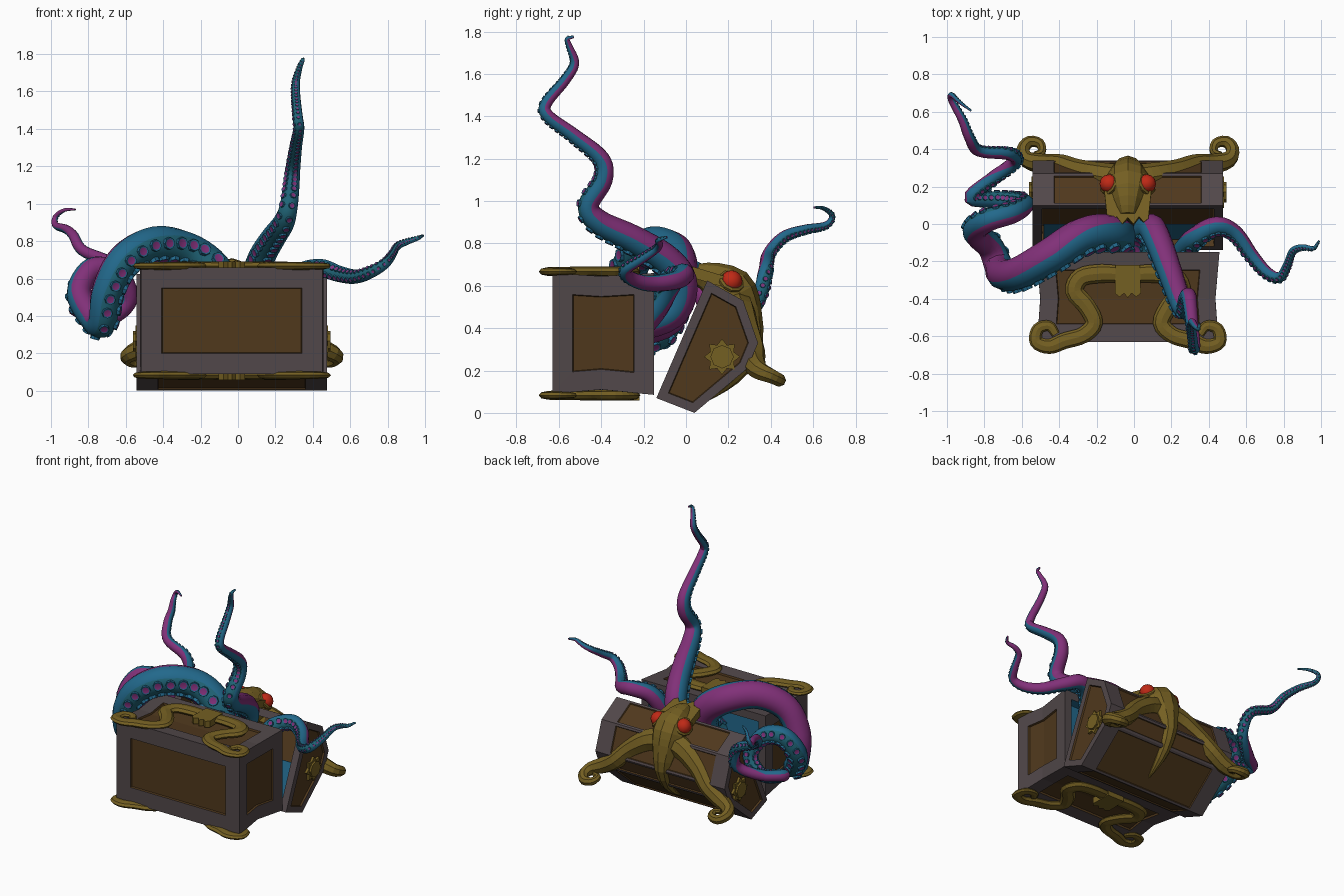
import bpy, bmesh, math
from mathutils import Vector, Matrix

if "Cube" in bpy.data.objects:
    bpy.data.objects.remove(bpy.data.objects["Cube"])

CX = -0.033  # middle of the chest


def mat(name, r, g, b):
    m = bpy.data.materials.new(name)
    m.diffuse_color = (r, g, b, 1)
    m.use_nodes = True
    m.node_tree.nodes["Principled BSDF"].inputs["Base Color"].default_value = m.diffuse_color
    return m


GREY = mat("grey_frame", 0.083, 0.064, 0.068)
WOOD = mat("brown_wood", 0.08, 0.04, 0.012)
GOLD = mat("old_gold", 0.175, 0.115, 0.016)
TEAL = mat("blue_skin", 0.016, 0.14, 0.26)
DARK = mat("teal_underside", 0.014, 0.125, 0.18)
PURPLE = mat("purple_skin", 0.22, 0.03, 0.19)
RED = mat("red_eye", 0.52, 0.022, 0.008)


def finish(name, bm, mats, smooth=False, recalc=True):
    if recalc:
        bmesh.ops.recalc_face_normals(bm, faces=bm.faces)
    me = bpy.data.meshes.new(name)
    bm.to_mesh(me)
    bm.free()
    ob = bpy.data.objects.new(name, me)
    bpy.context.collection.objects.link(ob)
    for m in mats:
        me.materials.append(m)
    if smooth:
        bpy.ops.object.select_all(action='DESELECT')
        ob.select_set(True)
        bpy.context.view_layer.objects.active = ob
        bpy.ops.object.shade_smooth_by_angle(angle=math.radians(40))
    return ob


def panel(bm, faces, border, depth, index):
    """Leave a border around the faces and sink the rest in another colour."""
    for t, d in ((border, 0), (0.004, -depth)):
        bm.normal_update()
        bmesh.ops.inset_region(bm, faces=faces, thickness=t, depth=d, use_even_offset=True, use_boundary=True)
        for f in faces:
            f.material_index = index


def plate(name, outline, offset, material):
    """Extrude a 3D outline along an offset."""
    bm = bmesh.new()
    f = bm.faces.new([bm.verts.new(p) for p in outline])
    new = bmesh.ops.extrude_face_region(bm, geom=[f], use_keep_orig=True)["geom"]
    bmesh.ops.translate(bm, vec=offset, verts=[v for v in new if isinstance(v, bmesh.types.BMVert)])
    return finish(name, bm, [material])


def tube(name, pts, mats, under=(0, 0, 1), sides=12, steps=6, suckers=False, twists=()):
    """Tapered tube through (x, y, z, radius) points; the underside gets other colours.
    Each twist (from point, to point, degrees) turns the underside around the path."""
    P = [Vector(p) for p in pts]
    P = [2 * P[0] - P[1]] + P + [2 * P[-1] - P[-2]]
    path = []
    for i in range(1, len(P) - 2):
        a, b, c, d = P[i - 1:i + 3]
        for k in range(steps):
            t = k / steps
            path.append(0.5 * (2 * b + (c - a) * t + (2 * a - 5 * b + 4 * c - d) * t * t
                               + (3 * b - a - 3 * c + d) * t ** 3))
    path.append(P[-2])
    bm = bmesh.new()
    u, rings, frames = Vector(under), [], []
    for i, q in enumerate(path):
        tan = (path[min(i + 1, len(path) - 1)].to_3d() - path[max(i - 1, 0)].to_3d()).normalized()
        u = (u - tan * u.dot(tan)).normalized()
        for t0, t1, deg in twists:
            if t0 * steps <= i < t1 * steps:
                u = Matrix.Rotation(math.radians(deg / ((t1 - t0) * steps)), 3, tan) @ u
        b = tan.cross(u)
        c, r = q.to_3d(), max(q.w, 0.003)
        frames.append((c, r, u.copy(), b))
        angles = [2 * math.pi * k / sides for k in range(sides)]
        rings.append([bm.verts.new(c + r * (math.cos(a) * u + math.sin(a) * b)) for a in angles])
    for r0, r1 in zip(rings, rings[1:]):
        for k in range(sides):
            j = (k + 1) % sides
            f = bm.faces.new((r0[k], r0[j], r1[j], r1[k]))
            if len(mats) > 1:
                under_side = math.cos(2 * math.pi * (k + 0.5) / sides)
                f.material_index = 2 if under_side > 0.5 else 1 if under_side > -0.3 else 0
    for r in (rings[0], rings[-1]):
        bm.faces.new(r)
    # two rows of suckers
    gone, last = 0, frames[0][0]
    for (c0, r0, u0, b0), (c1, r1, u1, b1) in zip(frames, frames[1:]) if suckers else ():
        for t in (k / 6 for k in range(6)):
            c, r = c0.lerp(c1, t), r0 + (r1 - r0) * t
            gone += (c - last).length
            last = c
            if gone < max(r * 0.85, 0.016):
                continue
            gone = 0
            for s in (-1, 1):
                d = (u0.lerp(u1, t) * 0.84 + s * 0.55 * b0.lerp(b1, t)).normalized()
                m = Matrix.Translation(c + d * r) @ d.to_track_quat('Z', 'Y').to_matrix().to_4x4()
                vs = bmesh.ops.create_cone(bm, cap_ends=True, segments=8, radius1=0.36 * r,
                                           radius2=0.34 * r, depth=0.28 * r, matrix=m)["verts"]
                for f in {f for v in vs for f in v.link_faces}:
                    f.normal_update()
                    f.material_index = 1
                    if f.normal.dot(d) > 0.9:
                        bmesh.ops.inset_region(bm, faces=[f], thickness=0.09 * r, depth=-0.03 * r)
                        f.material_index = 0
    return finish(name, bm, mats, smooth=suckers)


# Chest body lying with its opening towards +y, slightly pinched in the middle
bm = bmesh.new()
rings = []
for y, hw, z0, z1 in ((-0.63, 0.485, 0.09, 0.66), (-0.4, 0.468, 0.11, 0.645), (-0.15, 0.49, 0.085, 0.66)):
    rings.append([bm.verts.new((CX + sx * hw, y, z)) for sx, z in ((-1, z0), (1, z0), (1, z1), (-1, z1))])
walls = [[bm.faces.new((a[k], a[(k + 1) % 4], b[(k + 1) % 4], b[k])) for a, b in zip(rings, rings[1:])]
         for k in range(4)]
bottom, mouth = bm.faces.new(rings[0]), bm.faces.new(rings[2])
bmesh.ops.recalc_face_normals(bm, faces=bm.faces)
for w in walls:
    panel(bm, w, 0.095, 0.012, 1)
panel(bm, [bottom], 0.11, 0.012, 1)
panel(bm, [mouth], 0.055, 0.06, 2)
finish("chest_body", bm, [GREY, WOOD, TEAL], recalc=False)

# Open lid: prism from a side profile, cut so that the ends stay as grey bands
prof = [(-0.14, 0.07), (0.04, 0.0), (0.29, 0.21), (0.34, 0.33), (0.27, 0.53), (0.1, 0.625)]
bm = bmesh.new()
ends = [[bm.verts.new((CX + s * 0.51, y, z)) for y, z in prof] for s in (-1, 1)]
caps = [bm.faces.new(e) for e in ends]
for k in range(6):
    j = (k + 1) % 6
    bm.faces.new((ends[0][k], ends[0][j], ends[1][j], ends[1][k]))
for s in (-1, 1):
    bmesh.ops.bisect_plane(bm, geom=bm.verts[:] + bm.edges[:] + bm.faces[:],
                           plane_co=(CX + s * 0.41, 0, 0), plane_no=(1, 0, 0))
bmesh.ops.recalc_face_normals(bm, faces=bm.faces)
rim = [f for f in bm.faces if f.normal.dot(Vector((0, -0.92, 0.4))) > 0.95]
middle = [f for f in bm.faces if f not in rim and abs(f.calc_center_median().x - CX) < 0.1]
for f in bm.faces[:]:
    if abs(f.normal.x) > 0.9:
        panel(bm, [f], 0.042, 0.012, 1)
for f in middle:
    panel(bm, [f], 0.015, 0.008, 1)
panel(bm, rim, 0.05, 0.12, 1)
finish("chest_lid", bm, [GREY, WOOD], recalc=False)
# Blue lining in the lower part of the lid
plate("lid_lining", [(CX + s * 0.45, y, z) for s, y, z in
                     ((-1, -0.08, 0.12), (1, -0.08, 0.12), (1, 0.0, 0.36), (-1, 0.0, 0.36))], (0.008, -0.003, 0), TEAL)

# Star emblem on both lid ends
for s, side in ((-1, "left"), (1, "right")):
    for nm, cnt, radii, x0, th in (("star", 16, (0.085, 0.06), 0.495, 0.02), ("boss", 8, (0.055, 0.055), 0.51, 0.018)):
        ring = [(CX + s * x0, 0.17 + radii[k % 2] * math.cos(2 * math.pi * k / cnt),
                 0.265 + radii[k % 2] * math.sin(2 * math.pi * k / cnt)) for k in range(cnt)]
        plate(f"{side}_emblem_{nm}", ring, (s * th, 0, 0), GOLD)

# Gold arms and clasps on the upper and lower chest walls
S_ARM = [(0.03, -0.27, .045), (0.14, -0.265, .05), (0.25, -0.285, .05), (0.285, -0.36, .05),
         (0.22, -0.44, .048), (0.18, -0.53, .046), (0.24, -0.595, .044), (0.34, -0.625, .044),
         (0.42, -0.655, .04), (0.49, -0.63, .036), (0.48, -0.56, .032), (0.42, -0.545, .028), (0.385, -0.59, .022)]
jag = [(-0.07, -0.37), (-0.045, -0.39), (-0.02, -0.37), (0, -0.395), (0.02, -0.37), (0.045, -0.39), (0.07, -0.37)]
for z, lvl, up in ((0.667, "upper", 1), (0.083, "lower", -1)):
    for s, side in ((-1, "left"), (1, "right")):
        ob = tube(f"{lvl}_{side}_gold_arm", [(CX + s * x, y, 0, r) for x, y, r in S_ARM], [GOLD], sides=8, steps=4)
        ob.scale.z = 0.5
        ob.location.z = z
    plate(f"{lvl}_clasp", [(CX + x, y, z - up * 0.02) for x, y in [(0.065, -0.22), (-0.065, -0.22)] + jag],
          (0, 0, up * 0.045), GOLD)

# Gold creature on the lid: head and trailing body
tube("gold_head_and_body", [(CX, 0.05, 0.655, .05), (CX, 0.12, 0.635, .08), (CX, 0.2, 0.58, .12),
                            (CX, 0.24, 0.51, .115), (CX, 0.275, 0.43, .09), (CX, 0.3, 0.33, .062),
                            (CX, 0.255, 0.21, .045), (CX, 0.18, 0.125, .025), (CX, 0.11, 0.065, .005)],
     [GOLD], under=(0, 1, 0), sides=10, steps=2)
zig = [(-0.11, 0.03), (-0.085, 0.01), (-0.06, 0.04), (-0.03, 0.0), (0, 0.035),
       (0.03, 0.0), (0.06, 0.04), (0.085, 0.01), (0.11, 0.03)]
plate("gold_jagged_collar", [(CX + x, y, 0.7 - 0.3 * y) for x, y in [(0.13, 0.22), (-0.13, 0.22)] + zig],
      (0, -0.01, -0.05), GOLD)

L_ARM = [(0.05, 0.24, 0.5, .08), (0.15, 0.255, 0.47, .075), (0.27, 0.285, 0.39, .062), (0.36, 0.315, 0.3, .058),
         (0.45, 0.32, 0.24, .055), (0.54, 0.345, 0.2, .045), (0.56, 0.4, 0.175, .036), (0.525, 0.44, 0.155, .032),
         (0.47, 0.43, 0.16, .027), (0.46, 0.385, 0.175, .022), (0.5, 0.37, 0.18, .016)]
for s, side in ((-1, "left"), (1, "right")):
    tube(f"{side}_gold_lid_arm", [(CX + s * x, y, z, r) for x, y, z, r in L_ARM], [GOLD], sides=8, steps=3)
    # Eye and its socket ring
    d = Vector((s * 0.7, 0.35, 0.62)).normalized()
    rot = d.to_track_quat('Z', 'Y')
    c = Vector((CX + s * 0.1, 0.215, 0.622))
    bm = bmesh.new()
    bmesh.ops.create_uvsphere(bm, u_segments=12, v_segments=8, radius=0.051, matrix=Matrix.Translation(c))
    finish(f"{side}_eye", bm, [RED], smooth=True)
    ring = [c - d * 0.002 + rot @ Vector((0.052 * math.cos(a), 0.052 * math.sin(a), 0))
            for a in (k * math.pi / 5 for k in range(11))]
    tube(f"{side}_eye_socket", [(*p, 0.013) for p in ring], [GOLD], under=d, sides=6, steps=1)

# Three living tentacles
SKIN = [PURPLE, TEAL, DARK]
tube("coiled_tentacle", [
    (-.1, -.3, .4, .1), (-.08, -.1, .46, .1), (-.12, -.05, .63, .1), (-.27, -.06, .75, .097), (-.45, -.17, .785, .093),
    (-.61, -.26, .70, .088), (-.7, -.27, .53, .083), (-.725, -.22, .37, .077), (-.77, -.12, .38, .072),
    (-.85, -.04, .52, .067), (-.78, .02, .65, .062), (-.65, .06, .63, .057), (-.585, .11, .49, .05),
    (-.7, .13, .39, .045), (-.87, .14, .44, .04), (-.76, .24, .45, .037), (-.635, .335, .52, .036),
    (-.67, .375, .67, .034), (-.83, .39, .75, .03), (-.88, .46, .83, .027), (-.92, .56, .865, .023),
    (-.975, .66, .885, .018), (-.975, .69, .93, .014), (-.93, .65, .965, .01), (-.87, .605, .97, .005)],
    SKIN, suckers=True, twists=[(2, 4, -28), (6, 9, 28), (15, 17.5, 155)])
tube("tall_tentacle", [
    (.08, -.3, .4, .08), (.06, -.08, .47, .08), (.09, -.02, .61, .075), (.13, -.09, .72, .072), (.19, -.25, .82, .066),
    (.245, -.41, .9, .058), (.27, -.46, .98, .05), (.285, -.39, 1.1, .045), (.295, -.4, 1.2, .04),
    (.31, -.53, 1.31, .034), (.325, -.65, 1.4, .03), (.32, -.66, 1.46, .027), (.31, -.57, 1.57, .024),
    (.31, -.525, 1.65, .021), (.33, -.55, 1.73, .015), (.345, -.56, 1.765, .011), (.35, -.53, 1.775, .006)],
    SKIN, suckers=True)
tube("side_tentacle", [
    (.24, -.24, .38, .062), (.27, -.14, .5, .06), (.33, -.07, .62, .056), (.44, -.01, .655, .05), (.54, -.05, .625, .044),
    (.63, -.17, .61, .038), (.71, -.26, .635, .033), (.78, -.285, .675, .028), (.82, -.22, .72, .024),
    (.85, -.145, .77, .02), (.9, -.125, .795, .017), (.96, -.13, .815, .012), (.99, -.09, .83, .006)],
    SKIN, under=(0, -1, .4), suckers=True, twists=[(1, 3, 50)])
